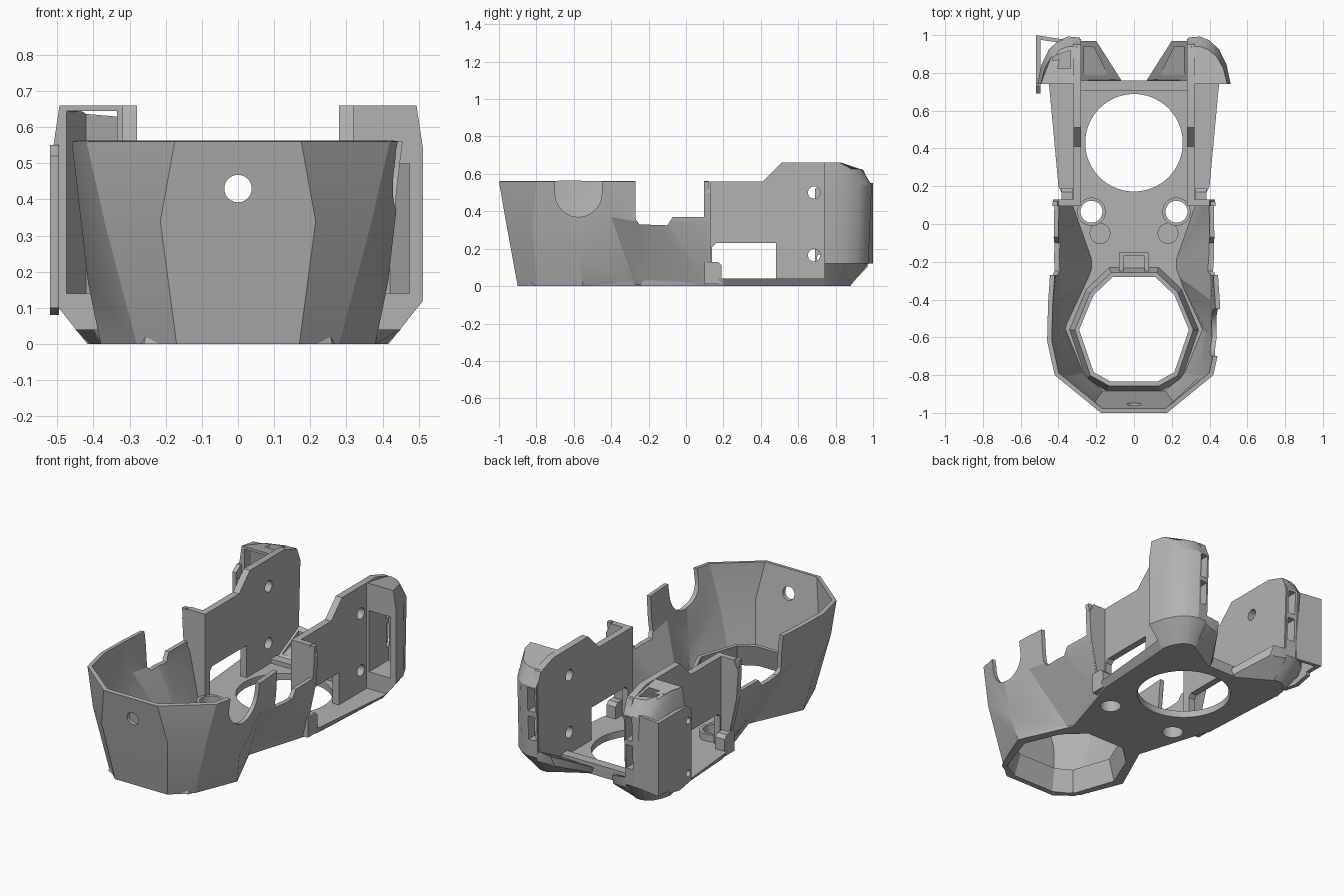
import bpy, bmesh, math
from mathutils import Matrix

if "Cube" in bpy.data.objects:
    bpy.data.objects.remove(bpy.data.objects["Cube"])

grey = bpy.data.materials.new("plain_grey")
grey.diffuse_color = (0.45, 0.45, 0.45, 1)
grey.use_nodes = True
grey.node_tree.nodes["Principled BSDF"].inputs["Base Color"].default_value = grey.diffuse_color


def finish(name, bm, fix=True):
    if fix:
        bmesh.ops.recalc_face_normals(bm, faces=bm.faces)
    me = bpy.data.meshes.new(name)
    bm.to_mesh(me)
    bm.free()
    me.materials.append(grey)
    ob = bpy.data.objects.new(name, me)
    bpy.context.collection.objects.link(ob)
    return ob


def loft(name, rings):
    """Closed solid through rings of equal point count."""
    bm = bmesh.new()
    vs = [[bm.verts.new(p) for p in r] for r in rings]
    n = len(vs[0])
    for a, b in zip(vs, vs[1:]):
        for i in range(n):
            j = (i + 1) % n
            bm.faces.new((a[i], a[j], b[j], b[i]))
    bm.faces.new(vs[0])
    bm.faces.new(vs[-1])
    return finish(name, bm)


def prism(name, pts, axis, a, b):
    put = {"x": lambda p, t: (t, p[0], p[1]),
           "y": lambda p, t: (p[0], t, p[1]),
           "z": lambda p, t: (p[0], p[1], t)}[axis]
    return loft(name, [[put(p, t) for p in pts] for t in (a, b)])


def box(name, x0, x1, y0, y1, z0, z1):
    return prism(name, [(x0, y0), (x1, y0), (x1, y1), (x0, y1)], "z", z0, z1)


def cyl(name, axis, c, r, depth, n=40):
    bm = bmesh.new()
    rot = {"x": Matrix.Rotation(math.pi / 2, 4, 'Y'),
           "y": Matrix.Rotation(math.pi / 2, 4, 'X'),
           "z": Matrix.Identity(4)}[axis]
    bmesh.ops.create_cone(bm, cap_ends=True, segments=n, radius1=r, radius2=r,
                          depth=depth, matrix=Matrix.Translation(c) @ rot)
    return finish(name, bm)


def apply_mod(ob, mod):
    bpy.context.view_layer.objects.active = ob
    bpy.ops.object.modifier_apply(modifier=mod.name)


def cut(ob, *cutters):
    for c in cutters:
        m = ob.modifiers.new("cut", 'BOOLEAN')
        m.operation, m.solver, m.object = 'DIFFERENCE', 'EXACT', c
        apply_mod(ob, m)
        bpy.data.objects.remove(c)


def mirror(half):
    return half + [(-p[0],) + tuple(p[1:]) for p in reversed(half)]


def scaled(pts, k, z):
    return [(x * k, -0.56 + (y + 0.56) * k, z) for x, y in pts]


# faceted front bowl: columns of (bottom, middle, top) points, right half
cols = [[(0.35, 0.12, 0), (0.42, 0.12, 0.34), (0.43, 0.12, 0.56)],
        [(0.23, -0.22, 0), (0.425, -0.17, 0.33), (0.44, -0.2, 0.56)],
        [(0.25, -0.27, 0), (0.43, -0.4, 0.37), (0.455, -0.42, 0.56)],
        [(0.38, -0.55, 0), (0.415, -0.58, 0.17), (0.46, -0.62, 0.56)],
        [(0.28, -0.80, 0), (0.37, -0.82, 0.34), (0.42, -0.8, 0.56)],
        [(0.17, -0.90, 0), (0.215, -0.962, 0.34), (0.175, -1.0, 0.56)]]
cols += [[(-x, y, z) for x, y, z in c] for c in reversed(cols)]
bm = bmesh.new()
grid = [[bm.verts.new(p) for p in c] for c in cols]
for a, b in zip(grid, grid[1:]):
    for k in range(2):
        bm.faces.new((a[k], a[k + 1], b[k + 1], b[k]))
bowl = finish("front_bowl", bm, fix=False)
sol = bowl.modifiers.new("wall", 'SOLIDIFY')
sol.thickness, sol.offset = 0.025, -1
apply_mod(bowl, sol)
dip = [(-0.27, 0.7), (-0.27, 0.36), (-0.25, 0.33), (-0.1, 0.325),
       (-0.07, 0.37), (0.095, 0.37), (0.095, 0.7)]
cut(bowl, prism("dip_cutter", dip, "x", -1, 1),
    cyl("front_hole_cutter", "y", (0, -1, 0.43), 0.038, 0.3),
    cyl("notch_cutter", "x", (0.45, -0.575, 0.495), 0.125, 0.3),
    box("notch_top_cutter", 0.3, 0.6, -0.7, -0.45, 0.495, 0.7))

# floor plate with flared rear flange
outline = [(0.17, -0.9), (0.28, -0.8), (0.38, -0.55), (0.24, -0.24),
           (0.35, 0.12), (0.38, 0.2), (0.41, 0.74), (0.28, 0.76)]
flare = [0, 0, 0, 0, 0.01, 0.02, 0.04, 0]
low = mirror([(x, y, 0) for x, y in outline])
high = mirror([(x + f, y, 0.04) for (x, y), f in zip(outline, flare)])
floor = loft("floor_plate", [low, high])
port = mirror([(0.12, -0.83), (0.21, -0.78), (0.285, -0.56),
               (0.21, -0.38), (0.11, -0.285)])
cut(floor, cyl("rear_port_cutter", "z", (0, 0.43, 0), 0.258, 1, 72),
    loft("front_port_cutter", [scaled(port, 1.14, -0.1), scaled(port, 1.14, 0.1)]))

# tapered lip standing around the front port
lip = loft("port_lip", [scaled(port, 1.24, 0.0), scaled(port, 1.1, 0.13)])
cut(lip, loft("lip_cutter", [scaled(port, 1.16, -0.02), scaled(port, 1.0, 0.15)]))

# screw bosses and round pads on the floor, centre clip, rear bar
for s, side in ((1, "right"), (-1, "left")):
    boss = cyl(side + "_screw_boss", "z", (s * 0.225, 0.065, 0.05), 0.075, 0.06)
    hole = cyl("boss_cutter", "z", (s * 0.225, 0.065, 0), 0.058, 1)
    hole2 = cyl("floor_cutter", "z", (s * 0.225, 0.065, 0), 0.058, 1)
    cut(boss, hole)
    cut(floor, hole2)
    cyl(side + "_round_pad", "z", (s * 0.18, -0.05, 0.04), 0.055, 0.02)
clip = box("centre_clip", -0.08, 0.08, -0.25, -0.15, 0.02, 0.1)
cut(clip, box("clip_cutter", -0.055, 0.055, -0.3, -0.17, 0.05, 0.2))
box("rear_bar", -0.28, 0.28, 0.705, 0.76, 0.01, 0.065)

for s, side in ((1, "right"), (-1, "left")):
    # tall side wall with window and two screw holes
    prof = [(0.1, 0.01), (0.1, 0.56), (0.41, 0.56), (0.51, 0.66), (0.83, 0.66),
            (0.95, 0.62), (0.98, 0.54), (0.965, 0.13), (0.87, 0.01)]
    wall = prism(side + "_wall", prof, "x", s * 0.28, s * 0.32)
    win = [(0.14, 0.04), (0.14, 0.21), (0.16, 0.23), (0.48, 0.23), (0.48, 0.04)]
    cut(wall, prism("window_cutter", win, "x", s * 0.2, s * 0.45),
        cyl("hole_cutter", "x", (s * 0.3, 0.685, 0.5), 0.033, 0.2, 24),
        cyl("hole_cutter", "x", (s * 0.3, 0.685, 0.165), 0.033, 0.2, 24))

    # bulkhead joining bowl and wall, with a foot
    bulk = [(0.28, 0.01), (0.35, 0.01), (0.42, 0.34), (0.43, 0.5), (0.4, 0.56), (0.28, 0.56)]
    prism(side + "_bulkhead", [(s * x, z) for x, z in bulk], "y", 0.095, 0.13)
    foot = [(0.1, 0.01), (0.1, 0.13), (0.17, 0.13), (0.19, 0.11), (0.19, 0.01)]
    prism(side + "_foot", foot, "x", s * 0.325, s * 0.385)

    # rounded rear lobe
    plan = [(0.285, 0.74), (0.285, 0.98), (0.35, 0.985), (0.40, 0.965), (0.45, 0.92),
            (0.49, 0.84), (0.512, 0.74)]

    def ring(z, k, ky, x0=0.285, y0=0.74):
        return [(s * (x0 + (x - x0) * k), y0 + (y - y0) * ky, z) for x, y in plan]
    top = [(x, y, 0.66 if y < 0.86 else 0.625) for x, y, _ in ring(0.66, 0.92, 0.82)]
    lobe = loft(side + "_rear_lobe", [ring(0.0, 0.58, 0.56), ring(0.12, 1, 0.96),
                                      ring(0.54, 1, 1.03), top])
    z0, z1 = (0.14, 0.5) if s > 0 else (0.14, 0.645)
    pocket = [(0.335, 0.6), (0.475, 0.6), (0.475, 0.8), (0.42, 0.89), (0.335, 0.92)]
    cut(lobe, prism("pocket_cutter", [(s * x, y) for x, y in pocket], "z", z0, z1))
    # paired slots in the rear end, through lobe and wall
    for a, b in ((0.22, 0.36), (0.39, 0.53)):
        for ob in (lobe, wall):
            cut(ob, box("slot_cutter", s * 0.295, s * 0.34, 0.9, 1.1, a, b))

    # sloped bracket under the lobe, hull of a few points
    bm = bmesh.new()
    for p in [(0.07, 0.74, 0), (0.07, 0.765, 0.045), (0.19, 0.95, 0.09), (0.2, 0.97, 0.15),
              (0.29, 0.97, 0.1), (0.29, 0.97, 0.16), (0.29, 0.74, 0), (0.29, 0.76, 0.05),
              (0.29, 0.87, 0.0)]:
        bm.verts.new((s * p[0], p[1], p[2]))
    bmesh.ops.convex_hull(bm, input=bm.verts)
    bracket = finish(side + "_bracket", bm)
    pk = [(0.14, 0.79), (0.265, 0.79), (0.265, 0.94), (0.215, 0.94)]
    cut(bracket, loft("bracket_cutter", [[(s * x, y, 0.05 + (y - 0.76) * 0.3) for x, y in pk],
                                         [(s * x, y, 0.4) for x, y in pk]]))

# left ear plate with two holes and a thin rear fin
ear = prism("left_ear", [(0.69, 0.1), (0.69, 0.52), (0.73, 0.55), (0.9, 0.55),
                         (0.9, 0.1), (0.8, 0.08)], "x", -0.52, -0.495)
cut(ear, cyl("ear_cutter", "x", (-0.5, 0.72, 0.46), 0.02, 0.2, 20),
    cyl("ear_cutter", "x", (-0.5, 0.72, 0.15), 0.02, 0.2, 20))
prism("left_rear_fin", [(-0.52, 1.0), (-0.36, 0.975), (-0.36, 0.955), (-0.495, 0.975),
                        (-0.495, 0.88), (-0.52, 0.88)], "z", 0.12, 0.55)

# smooth only the gently curved surfaces
for ob in list(bpy.context.scene.objects):
    bpy.ops.object.select_all(action='DESELECT')
    ob.select_set(True)
    bpy.context.view_layer.objects.active = ob
    bpy.ops.object.shade_smooth_by_angle(angle=math.radians(22))
